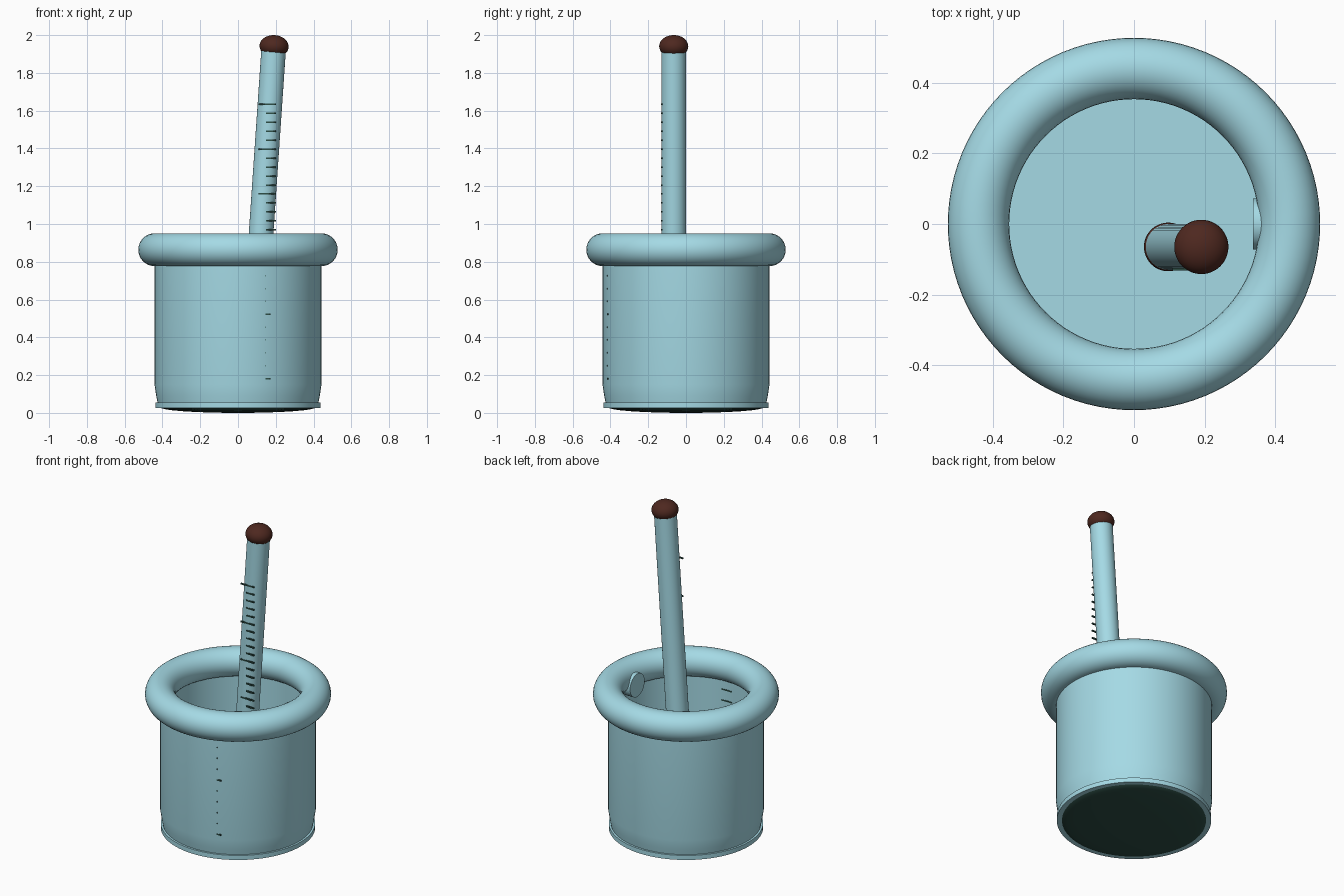
import bpy, bmesh, math
from mathutils import Matrix, Vector

if "Cube" in bpy.data.objects:
    bpy.data.objects.remove(bpy.data.objects["Cube"])


def material(name, rgb):
    m = bpy.data.materials.new(name)
    m.diffuse_color = (*rgb, 1)
    m.use_nodes = True
    m.node_tree.nodes["Principled BSDF"].inputs["Base Color"].default_value = m.diffuse_color
    return m


BLUE = material("pale_blue", (0.375, 0.70, 0.785))
BROWN = material("dark_brown", (0.076, 0.021, 0.014))
DARK = material("dark_green", (0.026, 0.075, 0.06))


def finish(name, bm, mat, matrix=None, angle=35):
    """Turn a bmesh into a smooth-by-angle object."""
    bmesh.ops.recalc_face_normals(bm, faces=bm.faces)
    me = bpy.data.meshes.new(name)
    bm.to_mesh(me)
    bm.free()
    if matrix:
        me.transform(matrix)
    me.materials.append(mat)
    ob = bpy.data.objects.new(name, me)
    bpy.context.collection.objects.link(ob)
    bpy.ops.object.select_all(action='DESELECT')
    ob.select_set(True)
    bpy.context.view_layer.objects.active = ob
    bpy.ops.object.shade_smooth_by_angle(angle=math.radians(angle))
    return ob


def lathe(name, profile, mat, segs=96, closed=False, matrix=None):
    """Spin an (r, z) profile around z."""
    bm = bmesh.new()
    vs = [bm.verts.new((r, 0, z)) for r, z in profile]
    es = [bm.edges.new(p) for p in zip(vs, vs[1:])]
    if closed:
        es.append(bm.edges.new((vs[-1], vs[0])))
    bmesh.ops.spin(bm, geom=vs + es, cent=(0, 0, 0), axis=(0, 0, 1),
                   angle=math.tau, steps=segs, use_duplicate=False)
    bmesh.ops.remove_doubles(bm, verts=bm.verts, dist=1e-5)
    return finish(name, bm, mat, matrix)


def marks(name, boxes):
    """Thin scale marks: (x0, x1, y, z), all in one mesh."""
    bm = bmesh.new()
    for x0, x1, y, z in boxes:
        bmesh.ops.create_cube(bm, size=1, matrix=Matrix.Translation(((x0 + x1) / 2, y, z))
                              @ Matrix.Diagonal((x1 - x0, 0.008, 0.008, 1)))
    return finish(name, bm, DARK)


# hollow pot with slightly tapered foot
lathe("pot_body", [(0, 0.05), (0.425, 0.05), (0.433, 0.09), (0.442, 0.15), (0.442, 0.87),
                   (0.412, 0.87), (0.412, 0.08), (0, 0.08)], BLUE)

# flat ring around the foot
lathe("base_ring", [(0.405, 0.027), (0.438, 0.027), (0.438, 0.055), (0.405, 0.055)], BLUE, closed=True)

# shallow domed underside
lathe("base_pad", [(0.413 * math.cos(t), 0.03 - 0.03 * math.sin(t))
                   for t in [i * math.pi / 16 for i in range(8)]] + [(0, 0)], DARK)

# fat rounded rim
lathe("rim", [(0.441 + 0.087 * math.cos(t), 0.864 + 0.087 * math.sin(t))
              for t in [i * math.tau / 32 for i in range(32)]], BLUE, closed=True)

# spout stub showing on the inside of the rim
lathe("spout", [(0, 0), (0.072, 0), (0.072, 0.1), (0, 0.1)], BLUE, 48,
      matrix=Matrix.Translation((0.337, 0, 0.827)) @ Matrix.Rotation(math.pi / 2, 4, 'Y'))

# leaning rod with a knob at each end
low, high = Vector((0.097, -0.065, 0.58)), Vector((0.189, -0.065, 1.93))
axis = high - low
tilt = axis.to_track_quat('Z', 'Y').to_matrix().to_4x4()
lathe("rod", [(0, 0), (0.065, 0), (0.065, axis.length), (0, axis.length)], BLUE, 48,
      matrix=Matrix.Translation(low) @ tilt)


def knob(name, pos, r, h, flip):
    steps = [math.radians(a) for a in range(-36, 90, 9)]
    prof = [(r * math.cos(t), h * math.sin(t)) for t in steps] + [(0, h)]
    prof.insert(0, (0, prof[0][1]))
    if flip:
        prof = [(a, -b) for a, b in prof]
    lathe(name, prof, BROWN, 48, matrix=Matrix.Translation(pos) @ tilt)


knob("top_knob", Vector((0.191, -0.065, 1.941)), 0.077, 0.059, False)
knob("bottom_knob", low, 0.069, 0.055, True)

# scale marks on the rod: every fifth one is longer
marks("rod_marks", [(0.109 if i % 5 == 0 else 0.147, 0.202, -0.1285, 1.633 - i * 0.0474)
                    for i in range(21)])

# scale marks set through the pot wall; only the long ones come out clearly
marks("pot_marks", [(-0.032, 0.172 if i % 5 == 0 else 0.148, -0.4135, 0.182 + i * 0.068)
                    for i in range(10)])
